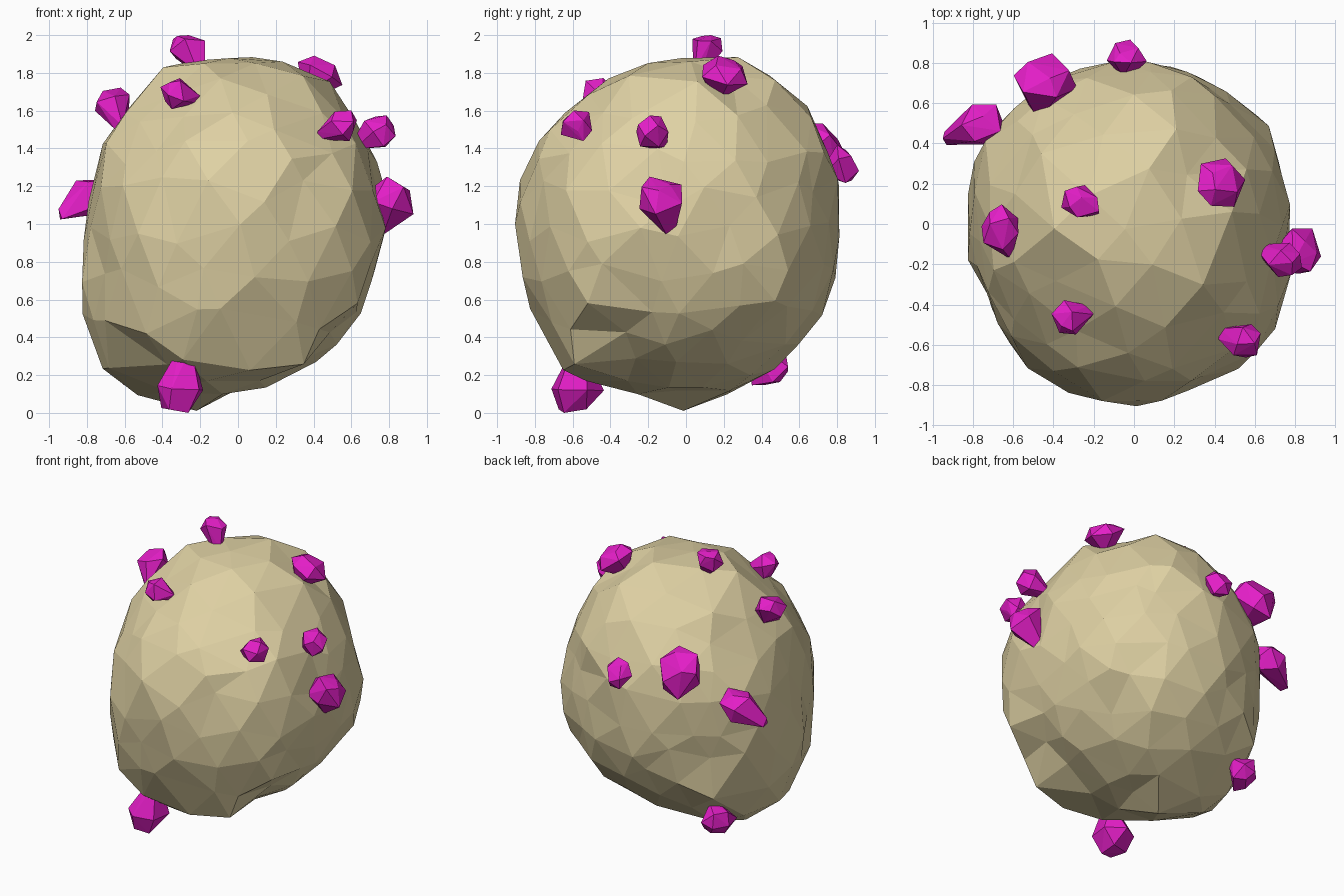
import bpy
import bmesh
import math
import random
from mathutils import Vector

random.seed(4)
default_cube = bpy.data.objects.get("Cube")
if default_cube:
    bpy.data.objects.remove(default_cube, do_unlink=True)

CENTRE = Vector((0, 0, 0.95))


def make_material(name, colour):
    material = bpy.data.materials.new(name)
    material.use_nodes = True
    material.diffuse_color = (*colour, 1)
    shader = material.node_tree.nodes["Principled BSDF"]
    shader.inputs["Base Color"].default_value = (*colour, 1)
    shader.inputs["Roughness"].default_value = 0.8
    return material


def finish(bm, name, material):
    """Turn a bmesh into a flat shaded object with one material."""
    bmesh.ops.recalc_face_normals(bm, faces=bm.faces)
    mesh = bpy.data.meshes.new(name)
    bm.to_mesh(mesh)
    bm.free()
    mesh.materials.append(material)
    obj = bpy.data.objects.new(name, mesh)
    bpy.context.collection.objects.link(obj)
    return obj


stone = make_material("sandy stone", (0.74, 0.64, 0.37))
magenta = make_material("magenta crystal", (0.77, 0.013, 0.57))

# Crystals: name, centre, direction of the broad end, width radius, length
crystals = [
    ("crown_crystal", (-.25, .1, 1.91), (-.4, .3, .7), .095, .26),
    ("upper_back_crystal", (.42, .2, 1.78), (.4, .2, .8), .135, .22),
    ("upper_side_crystal", (-.65, -.05, 1.6), (-.2, .7, .7), .105, .32),
    ("brow_crystal", (-.3, -.46, 1.68), (-.9, -.3, .2), .09, .22),
    ("front_corner_crystal", (.52, -.57, 1.51), (.8, -.2, .3), .09, .23),
    ("small_side_crystal", (.72, -.17, 1.47), (.7, -.3, .4), .095, .22),
    ("large_side_crystal", (.8, -.13, 1.1), (.4, -.3, .9), .13, .3),
    ("rear_side_crystal", (-.8, .48, 1.13), (.8, .3, .5), .115, .32),
    ("large_back_crystal", (-.45, .69, 1.38), (.2, .8, .5), .175, .33),
    ("back_crystal", (-.04, .81, 1.31), (0, .8, .3), .105, .18),
    ("foot_crystal", (-.3, -.58, .17), (-.2, -.1, -1), .14, .36),
    ("rear_foot_crystal", (-.56, .44, .25), (-.5, .4, -.6), .125, .2),
]

# Outline points of the boulder in three planes
front_outline = [
    (0, 1.89), (-.52, 1.77), (-.63, 1.56), (-.77, 1.2), (-.8, .95),
    (-.78, .5), (-.75, .25), (-.52, .08), (-.3, .02), (0, .13),
    (.2, .14), (.48, .33), (.63, .48), (.72, .68), (.77, 1.25),
    (.62, 1.5), (.53, 1.75), (.3, 1.84)]
side_outline = [
    (.36, 1.85), (.62, 1.63), (.73, 1.5), (.82, 1.2), (.8, .78),
    (.72, .55), (.57, .33), (.35, .2), (.1, .02), (-.4, .17),
    (-.7, .23), (-.75, .4), (-.84, .68), (-.9, .95), (-.88, 1.27),
    (-.72, 1.48), (-.68, 1.58), (-.4, 1.78)]
top_outline = [
    (0, .81), (.38, .71), (.69, .48), (.72, .28), (.77, .05),
    (.75, -.35), (.66, -.61), (.36, -.8), (-.24, -.85), (-.55, -.7),
    (-.73, -.4), (-.81, -.05), (-.77, .2), (-.78, .38), (-.54, .6)]


def lean(z):
    """Sideways drift of the side outline towards the lowest lobe."""
    return -.35 * max(0, 1 - z / .7)


anchors = [Vector((x, 0, z)) - CENTRE for x, z in front_outline]
anchors += [Vector((lean(z), y, z)) - CENTRE for y, z in side_outline]
anchors += [Vector((x, y, 1)) - CENTRE for x, y in top_outline]
for crystal in crystals:
    offset = Vector(crystal[1]) - CENTRE
    anchors.append(offset * (1 - .06 / offset.length))


def boulder_radius(direction):
    """Blend the anchor distances nearest to a direction."""
    total = weight_sum = 0
    for anchor in anchors:
        weight = math.exp(60 * (direction.dot(anchor.normalized()) - 1))
        total += weight * anchor.length
        weight_sum += weight
    return total / weight_sum


# Boulder: an uneven low-poly ball following the outlines
bm = bmesh.new()
bmesh.ops.create_icosphere(bm, subdivisions=3, radius=1)
for vert in bm.verts:
    jitter = Vector([random.uniform(-.075, .075) for axis in range(3)])
    direction = (vert.co + jitter).normalized()
    radius = boulder_radius(direction) * random.uniform(.988, 1.018)
    vert.co = CENTRE + direction * radius
    vert.co.z = max(vert.co.z, .01)
finish(bm, "boulder", stone)


def add_crystal(name, place, axis, width, length):
    """A faceted gem, pointed at its root and blunt at its broad end."""
    turn = Vector(axis).to_track_quat("Z", "Y")
    gem = bmesh.new()
    rings = [(-.48, .3, 3), (.1, 1, 6), (.42, .6, 4)]
    for height, spread, sides in rings:
        spin = random.uniform(0, math.tau)
        for i in range(sides):
            angle = spin + math.tau * (i + random.uniform(-.2, .2)) / sides
            reach = width * spread * random.uniform(.9, 1.1)
            level = length * (height + random.uniform(-.1, .1))
            local = Vector((math.cos(angle) * reach, math.sin(angle) * reach, level))
            gem.verts.new(Vector(place) + turn @ local)
    bmesh.ops.convex_hull(gem, input=gem.verts)
    for vert in gem.verts:
        vert.co.z = min(max(vert.co.z, 0), 2)
    finish(gem, name, magenta)


for crystal in crystals:
    add_crystal(*crystal)
